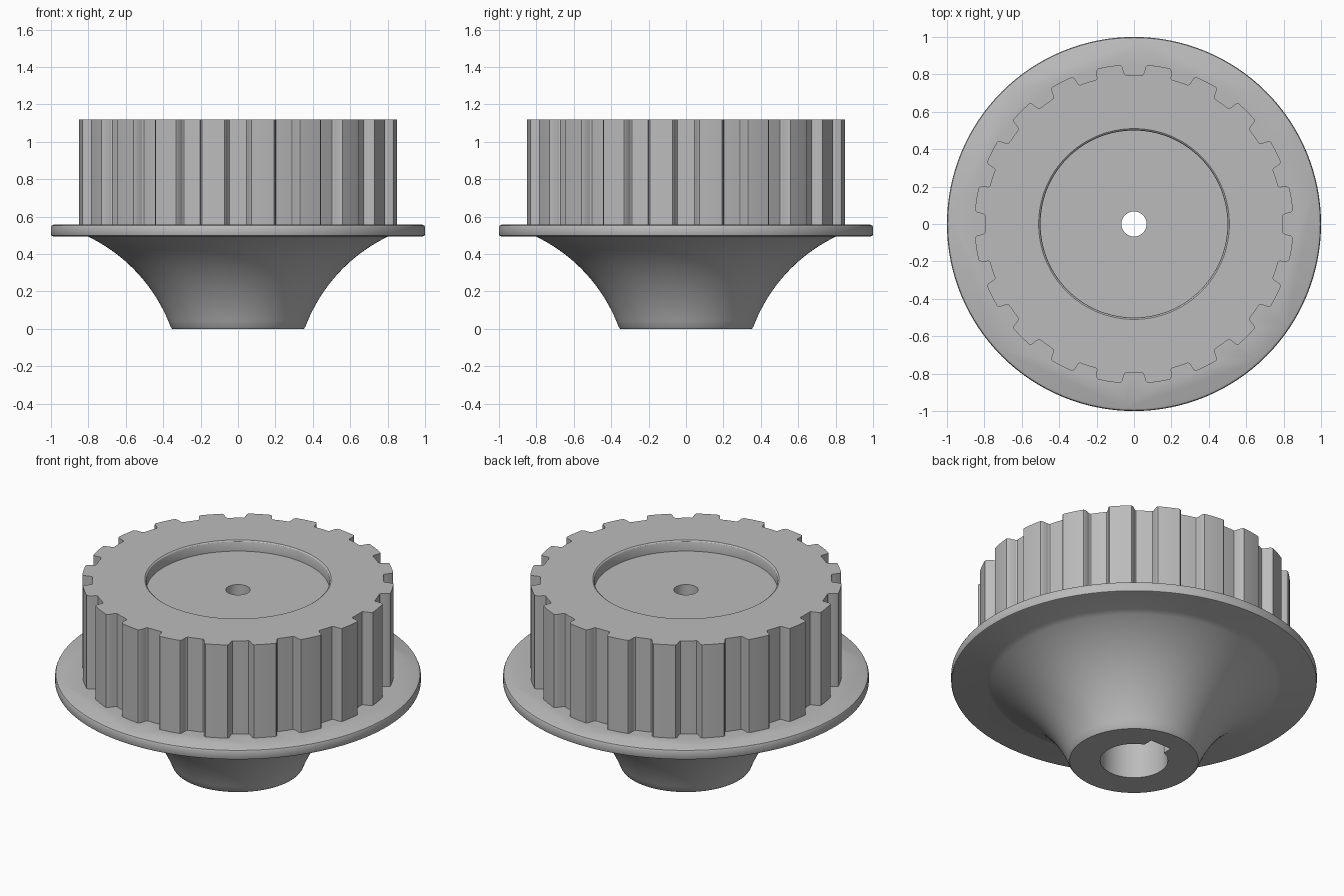
import bpy, bmesh, math

if "Cube" in bpy.data.objects:
    bpy.data.objects.remove(bpy.data.objects["Cube"])

grey = bpy.data.materials.new("grey")
grey.diffuse_color = (0.5, 0.5, 0.5, 1)
grey.use_nodes = True
grey.node_tree.nodes["Principled BSDF"].inputs["Base Color"].default_value = grey.diffuse_color


def add_object(name, bm):
    bmesh.ops.recalc_face_normals(bm, faces=bm.faces)
    mesh = bpy.data.meshes.new(name)
    bm.to_mesh(mesh)
    bm.free()
    mesh.materials.append(grey)
    obj = bpy.data.objects.new(name, mesh)
    bpy.context.collection.objects.link(obj)
    return obj


def lathe(name, profile, segments=128):
    """Solid of revolution; the profile of (radius, z) is capped at both ends."""
    bm = bmesh.new()
    rings = []
    for r, z in profile:
        rings.append([bm.verts.new((r * math.cos(2 * math.pi * i / segments),
                                    r * math.sin(2 * math.pi * i / segments), z))
                      for i in range(segments)])
    for a, b in zip(rings, rings[1:]):
        for i in range(segments):
            j = (i + 1) % segments
            bm.faces.new((a[i], a[j], b[j], b[i]))
    bm.faces.new(rings[0])
    bm.faces.new(rings[-1])
    return add_object(name, bm)


def prism(name, outline, z0, z1):
    bm = bmesh.new()
    low = [bm.verts.new((x, y, z0)) for x, y in outline]
    high = [bm.verts.new((x, y, z1)) for x, y in outline]
    bm.faces.new(low)
    bm.faces.new(high)
    for i in range(len(low)):
        j = (i + 1) % len(low)
        bm.faces.new((low[i], low[j], high[j], high[i]))
    return add_object(name, bm)


def combine(target, other, operation):
    mod = target.modifiers.new("combine", 'BOOLEAN')
    mod.operation = operation
    mod.solver = 'EXACT'
    mod.object = other
    bpy.context.view_layer.objects.active = target
    bpy.ops.object.modifier_apply(modifier=mod.name)
    bpy.data.objects.remove(other)


# flared hub: concave arc between the foot and the flange
foot, flare = (0.36, 0.01), (0.805, 0.495)
dx, dz = flare[0] - foot[0], flare[1] - foot[1]
chord = math.hypot(dx, dz)
half = math.radians(22)
radius = chord / 2 / math.sin(half)
mid = math.atan2(-dz, dx) + math.pi / 2
cx = (foot[0] + flare[0]) / 2 + dz / chord * radius * math.cos(half)
cz = (foot[1] + flare[1]) / 2 - dx / chord * radius * math.cos(half)
mid = math.atan2(dx, -dz)
steps = 20
arc = [(cx + radius * math.cos(mid + half - 2 * half * i / steps),
        cz + radius * math.sin(mid + half - 2 * half * i / steps))
       for i in range(steps + 1)]

# hub and flange
flange = [(0.99, 0.495), (0.997, 0.498), (1.0, 0.505),
          (1.0, 0.543), (0.996, 0.552), (0.985, 0.558)]
pulley = lathe("toothed_pulley", [(0.352, 0.0)] + arc + flange)

# crown with twenty grooves: (angle from groove centre, radius)
groove = [(-3.2, 0.797), (0, 0.797), (3.2, 0.797), (3.65, 0.803),
          (4.3, 0.843), (4.9, 0.853), (7, 0.853), (9, 0.853), (11, 0.853),
          (13.1, 0.853), (13.7, 0.843), (14.35, 0.803)]
outline = [(r * math.cos(math.radians(18 * k + a)), r * math.sin(math.radians(18 * k + a)))
           for k in range(20) for a, r in groove]
combine(pulley, prism("crown", outline, 0.53, 1.12), 'UNION')

# shallow round recess with a softened rim
combine(pulley, lathe("recess", [(0.5, 1.057), (0.5, 1.108), (0.503, 1.115),
                                 (0.51, 1.12), (0.51, 1.2)]), 'DIFFERENCE')

# stepped bore, narrow at the top, and keyway
combine(pulley, lathe("bore", [(0.185, -0.1), (0.185, 0.85), (0.067, 0.85),
                               (0.067, 1.2)], 64), 'DIFFERENCE')
combine(pulley, prism("keyway", [(-0.07, 0.1), (0.07, 0.1), (0.07, 0.23), (-0.07, 0.23)],
                      -0.1, 0.85), 'DIFFERENCE')

# smooth curved surfaces, keep edges sharp
bpy.ops.object.select_all(action='DESELECT')
pulley.select_set(True)
bpy.context.view_layer.objects.active = pulley
bpy.ops.object.shade_smooth_by_angle(angle=math.radians(30))
